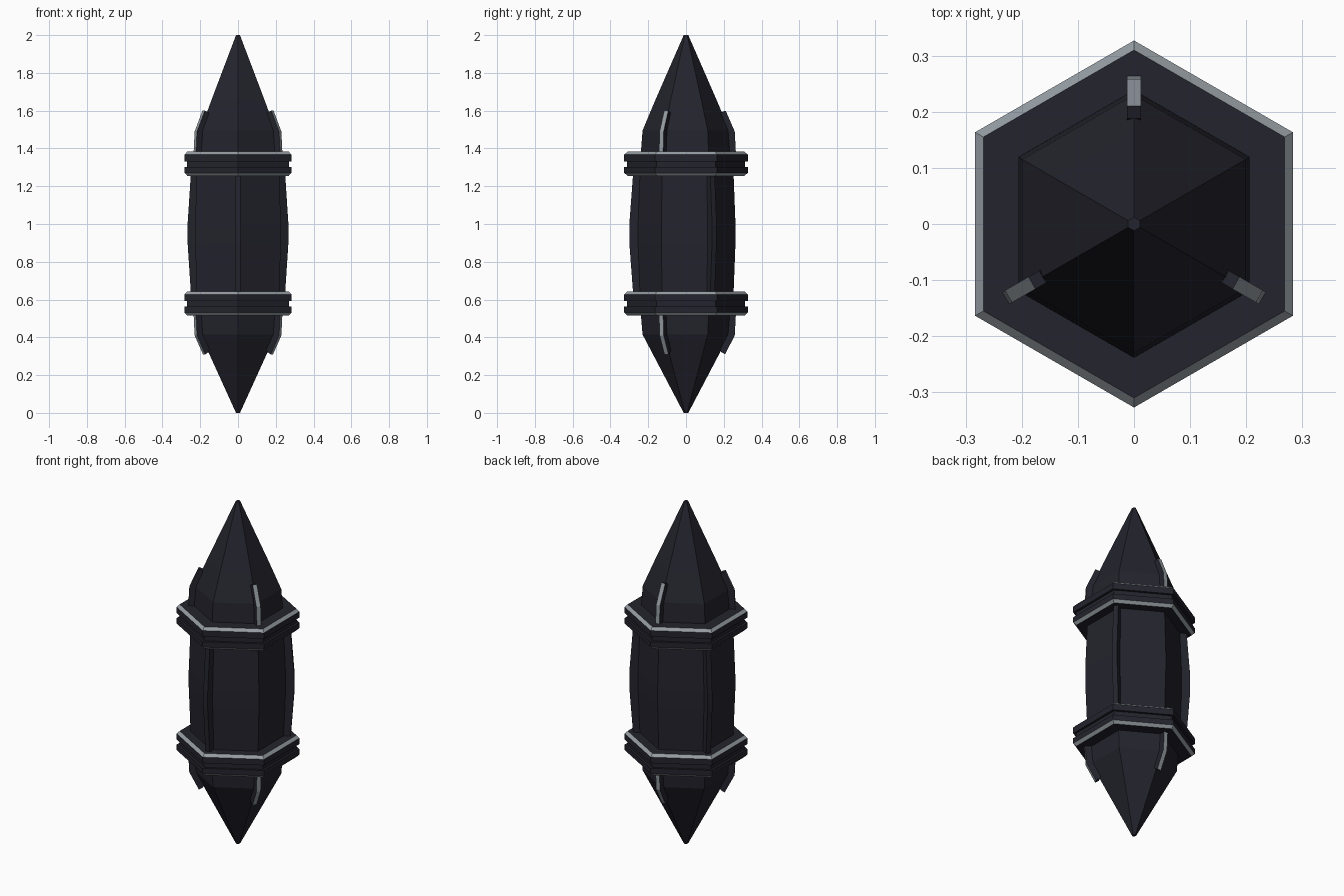
import bpy, bmesh
from math import sin, cos, pi, radians

if "Cube" in bpy.data.objects:
    bpy.data.objects.remove(bpy.data.objects["Cube"])


def make_mat(name, rgb):
    m = bpy.data.materials.new(name)
    m.diffuse_color = (*rgb, 1.0)
    m.use_nodes = True
    m.node_tree.nodes["Principled BSDF"].inputs["Base Color"].default_value = m.diffuse_color
    return m


DARK = make_mat("dark slate", (0.017, 0.017, 0.026))
SILVER = make_mat("silver trim", (0.30, 0.335, 0.365))


def finish(name, bm):
    bmesh.ops.recalc_face_normals(bm, faces=bm.faces)
    me = bpy.data.meshes.new(name)
    bm.to_mesh(me)
    bm.free()
    me.materials.append(DARK)
    me.materials.append(SILVER)
    ob = bpy.data.objects.new(name, me)
    bpy.context.collection.objects.link(ob)
    return ob


def hex_lathe(name, profile, silver=()):
    """Six-sided solid from (radius, z) points; silver lists the profile segments in trim colour."""
    bm = bmesh.new()
    rings = [[bm.verts.new((r * sin(i * pi / 3), r * cos(i * pi / 3), z)) for i in range(6)]
             for r, z in profile]
    for k in range(len(rings) - 1):
        for i in range(6):
            j = (i + 1) % 6
            f = bm.faces.new((rings[k][i], rings[k][j], rings[k + 1][j], rings[k + 1][i]))
            f.material_index = 1 if k in silver else 0
    bm.faces.new(rings[0])
    bm.faces.new(rings[-1])
    return finish(name, bm)


def fin(name, outline, angle, width, silver=()):
    """Radial plate from an (r, z) outline; silver lists the rim segments in trim colour."""
    bm = bmesh.new()
    a = radians(angle)
    sides = []
    for s in (-width / 2, width / 2):
        sides.append([bm.verts.new((r * cos(a) - s * sin(a), r * sin(a) + s * cos(a), z))
                      for r, z in outline])
    bm.faces.new(sides[0])
    bm.faces.new(sides[1])
    n = len(outline)
    for i in range(n):
        j = (i + 1) % n
        f = bm.faces.new((sides[0][i], sides[0][j], sides[1][j], sides[1][i]))
        f.material_index = 1 if i in silver else 0
    return finish(name, bm)


# pointed ends
hex_lathe("upper_point", [(0.24, 1.30), (0.238, 1.39), (0.23, 1.495), (0.165, 1.65), (0.012, 2.0)])
hex_lathe("lower_point", [(0.012, 0.0), (0.23, 0.415), (0.238, 0.51), (0.24, 0.60)])

# bulging middle body
hex_lathe("middle_body", [(0.25, 0.58), (0.252, 0.64), (0.262, 0.90), (0.262, 1.0),
                          (0.252, 1.26), (0.25, 1.32)])

# grooved collars with silver bevels
for label, z in (("lower", 0.515), ("upper", 1.255)):
    hex_lathe(label + "_collar",
              [(0.31, z), (0.327, z + 0.016), (0.327, z + 0.047), (0.312, z + 0.047),
               (0.312, z + 0.077), (0.327, z + 0.077), (0.327, z + 0.112), (0.31, z + 0.128)],
              silver=(0, 6))

# claws over the points, silver on the outer rim
upper_claw = [(0.18, 1.36), (0.265, 1.36), (0.258, 1.49), (0.21, 1.60), (0.188, 1.592), (0.17, 1.55)]
lower_claw = [(0.18, 0.54), (0.265, 0.54), (0.258, 0.41), (0.207, 0.31), (0.187, 0.322), (0.165, 0.37)]
for i, ang in enumerate((90, 210, 330)):
    fin(f"upper_claw_{i}", upper_claw, ang, 0.025, silver=(1, 2))
    fin(f"lower_claw_{i}", lower_claw, ang, 0.025, silver=(1, 2))

# ribs on the other three edges of the body
rib = [(0.22, 0.60), (0.278, 0.60), (0.282, 0.66), (0.3, 0.90), (0.3, 1.0), (0.282, 1.24),
       (0.278, 1.30), (0.22, 1.30)]
for i, ang in enumerate((30, 150, 270)):
    fin(f"body_rib_{i}", rib, ang, 0.028)
